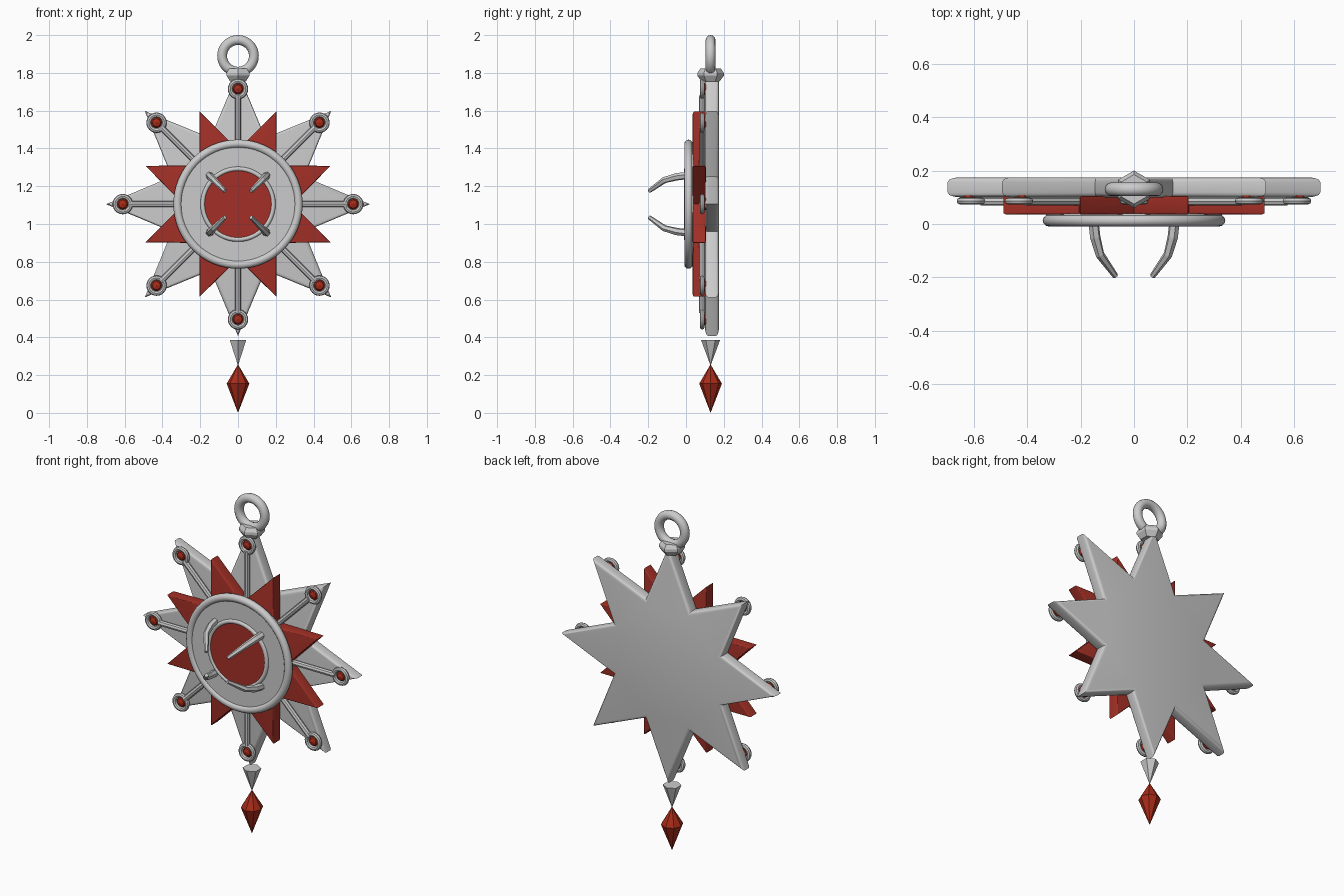
import bpy, bmesh, math
from math import sin, cos, pi, radians
from mathutils import Vector

cube = bpy.data.objects.get("Cube")
if cube:
    bpy.data.objects.remove(cube, do_unlink=True)

CZ = 1.105     # height of the medallion centre
CORE_Y = 0.13  # depth of the hanging parts


def material(name, rgb):
    m = bpy.data.materials.new(name)
    m.use_nodes = True
    m.diffuse_color = (*rgb, 1)
    m.node_tree.nodes["Principled BSDF"].inputs["Base Color"].default_value = (*rgb, 1)
    return m


silver = material("silver", (0.6, 0.6, 0.6))
red = material("red enamel", (0.37, 0.03, 0.02))
ruby = material("ruby", (0.4, 0.025, 0.01))


def finish(name, bm, mat, smooth=True):
    bmesh.ops.recalc_face_normals(bm, faces=bm.faces)
    me = bpy.data.meshes.new(name)
    bm.to_mesh(me)
    bm.free()
    me.materials.append(mat)
    ob = bpy.data.objects.new(name, me)
    bpy.context.collection.objects.link(ob)
    if smooth:
        bpy.ops.object.select_all(action='DESELECT')
        ob.select_set(True)
        bpy.context.view_layer.objects.active = ob
        bpy.ops.object.shade_smooth_by_angle(angle=radians(40))
    return ob


def polar(r, a, y):
    """Point on the medallion at radius r and angle a from straight up."""
    return Vector((r * sin(a), y, CZ + r * cos(a)))


def star(name, mat, outer, inner, phase, front, back, bevel):
    """Eight-pointed plate with rounded rims."""
    bm = bmesh.new()
    rim = [bm.verts.new(polar(inner if i % 2 else outer, phase + i * pi / 8, front))
           for i in range(16)]
    face = bm.faces.new(rim)
    ext = bmesh.ops.extrude_face_region(bm, geom=[face])
    moved = [g for g in ext["geom"] if isinstance(g, bmesh.types.BMVert)]
    bmesh.ops.translate(bm, verts=moved, vec=(0, back - front, 0))
    if not face.is_valid:
        bm.faces.new(rim)
    bm.normal_update()
    edges = [e for e in bm.edges if abs(e.verts[0].co.y - e.verts[1].co.y) < 1e-5]
    bmesh.ops.bevel(bm, geom=edges, offset=bevel, segments=3, profile=0.5,
                    affect='EDGES', clamp_overlap=False)
    return finish(name, bm, mat)


def lathe(name, mat, profile, sides, centre, axis='Z', phase=0.0, smooth=True, loop=False):
    """Spin (radius, height) points round a vertical or depth axis."""
    bm = bmesh.new()
    rings = []
    for r, h in profile:
        ring = []
        for i in range(1 if r == 0 else sides):
            a = phase + 2 * pi * i / sides
            p = (r * cos(a), r * sin(a), h) if axis == 'Z' else (r * cos(a), h, r * sin(a))
            ring.append(bm.verts.new(Vector(centre) + Vector(p)))
        rings.append(ring)
    pairs = list(zip(rings, rings[1:]))
    if loop:
        pairs.append((rings[-1], rings[0]))
    for lo, hi in pairs:
        for i in range(sides):
            j = (i + 1) % sides
            if len(lo) == 1:
                bm.faces.new((lo[0], hi[j], hi[i]))
            elif len(hi) == 1:
                bm.faces.new((lo[i], lo[j], hi[0]))
            else:
                bm.faces.new((lo[i], lo[j], hi[j], hi[i]))
    if not loop:
        for ring in (rings[0], rings[-1]):
            if len(ring) > 2:
                bm.faces.new(ring)
    return finish(name, bm, mat, smooth)


def torus(name, mat, major, minor, centre, sides=48, section=12):
    prof = [(major + minor * cos(2 * pi * k / section), minor * sin(2 * pi * k / section))
            for k in range(section)]
    return lathe(name, mat, prof, sides, centre, 'Y', loop=True)


def tube(name, mat, points, radii, sides=6):
    """Tapered faceted rod through the points."""
    bm = bmesh.new()
    rings = []
    for k, p in enumerate(points):
        d = (points[min(k + 1, len(points) - 1)] - points[max(k - 1, 0)]).normalized()
        radial = Vector((points[0].x, 0, points[0].z - CZ)).normalized()
        u = d.cross(radial if abs(d.dot(radial)) < 0.9 else Vector((0, 1, 0))).normalized()
        v = d.cross(u)
        rings.append([bm.verts.new(p + radii[k] * (u * cos(2 * pi * i / sides)
                                                   + v * sin(2 * pi * i / sides)))
                      for i in range(sides)])
    for lo, hi in zip(rings, rings[1:]):
        for i in range(sides):
            j = (i + 1) % sides
            bm.faces.new((lo[i], lo[j], hi[j], hi[i]))
    bm.faces.new(rings[0])
    bm.faces.new(rings[-1])
    return finish(name, bm, mat, False)


# Layered stars
star("back_star", silver, 0.698, 0.38, 0, 0.1, 0.175, 0.018)
star("red_star", red, 0.53, 0.29, pi / 8, 0.035, 0.105, 0.008)

# Round front plate, rims and enamel centre
middle = (0, 0, CZ)
lathe("front_plate", silver, [(0.33, 0.002), (0.33, 0.04)], 64, middle, 'Y')
torus("plate_rim", silver, 0.32, 0.022, (0, 0.013, CZ), 64)
lathe("enamel_centre", red, [(0.185, -0.004), (0.185, 0.01)], 48, middle, 'Y')
torus("centre_rim", silver, 0.187, 0.012, (0, 0.002, CZ), 48)

# Curved claws round the centre
for k in range(4):
    a = pi / 4 + k * pi / 2
    path = [polar(r, a, y) for r, y in ((0.215, 0.01), (0.205, -0.05), (0.18, -0.115), (0.098, -0.195))]
    tube(f"claw_{k + 1}", silver, path, [0.02, 0.02, 0.017, 0.011])

# Spokes ending in ringed gems
for k in range(8):
    a = k * pi / 4
    tube(f"spoke_{k + 1}", silver, [polar(0.28, a, 0.085), polar(0.575, a, 0.085)], [0.016, 0.016], 8)
    torus(f"gem_ring_{k + 1}", silver, 0.041, 0.013, polar(0.61, a, 0.086), 24, 8)
    lathe(f"small_gem_{k + 1}", ruby, [(0, -0.022), (0.022, -0.015), (0.032, 0), (0.032, 0.015)],
          8, polar(0.61, a, 0.095), 'Y', smooth=False)

# Hanging loop and its collar
torus("hanging_loop", silver, 0.084, 0.026, (0, CORE_Y, 1.89), 40)
lathe("loop_collar", silver, [(0.048, 1.755), (0.07, 1.785), (0.07, 1.8), (0.055, 1.822)],
      6, (0, CORE_Y, 0), phase=pi / 6, smooth=False)

# Drop pendant
lathe("drop_cap", silver, [(0, 0.25), (0.05, 0.385)], 6, (0, CORE_Y, 0), phase=pi / 6, smooth=False)
lathe("drop_gem", ruby, [(0, 0), (0.06, 0.155), (0, 0.257)], 8, (0, CORE_Y, 0), smooth=False)
